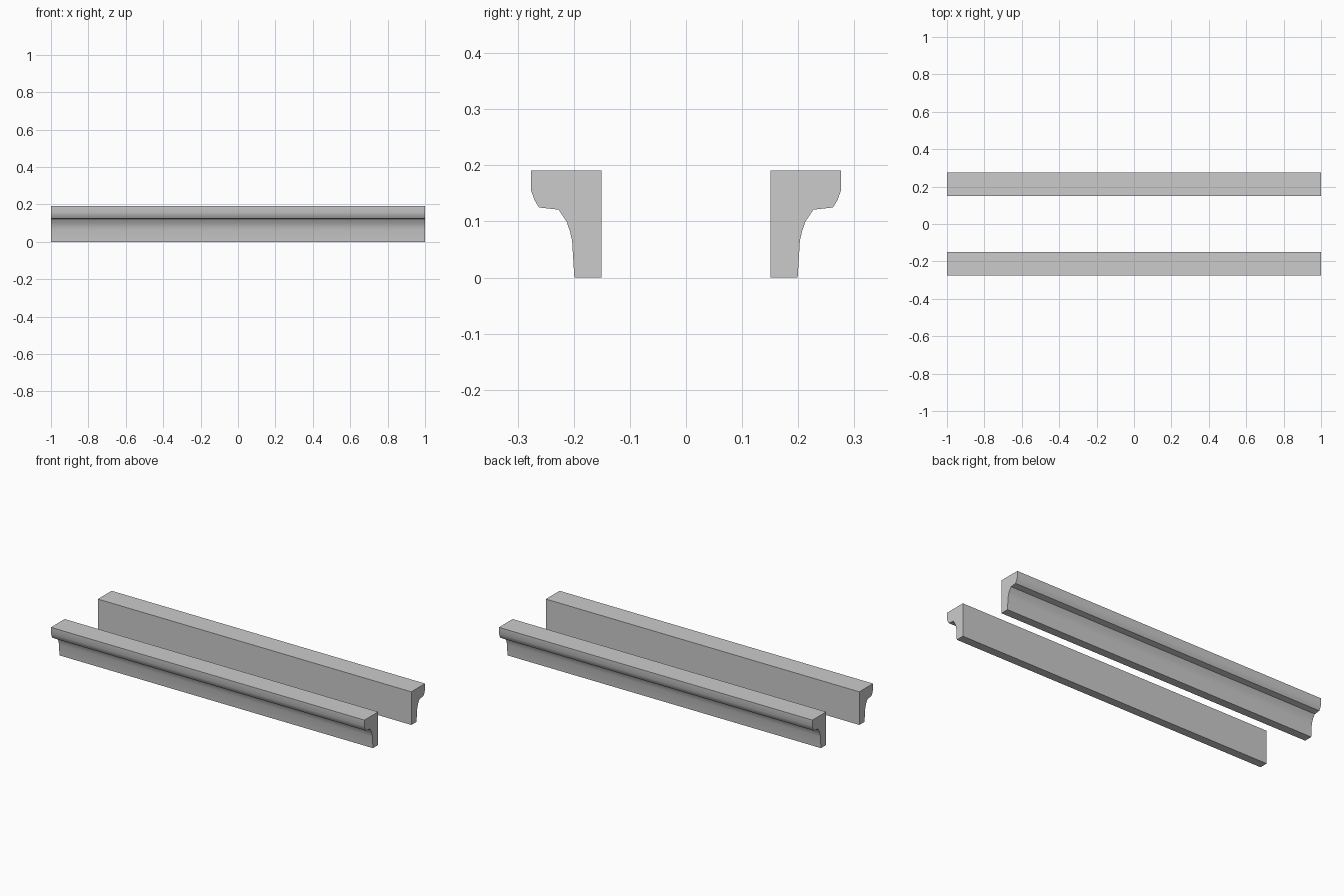
import bpy
import bmesh
from math import radians

cube = bpy.data.objects.get("Cube")
if cube:
    bpy.data.objects.remove(cube, do_unlink=True)

# Plain grey finish
grey = bpy.data.materials.new("plain_grey")
grey.use_nodes = True
colour = (0.6, 0.6, 0.6, 1)
grey.diffuse_color = colour
grey.node_tree.nodes["Principled BSDF"].inputs["Base Color"].default_value = colour

# Moulding section as (distance from centre line, height)
PROFILE = [(0.151, 0), (0.199, 0), (0.203, 0.066), (0.207, 0.083),
           (0.213, 0.1), (0.227, 0.121), (0.262, 0.125), (0.27, 0.138),
           (0.276, 0.155), (0.276, 0.191), (0.151, 0.191)]


def moulding(name, side):
    """Extrude the section along x, on the given side of the centre line."""
    bm = bmesh.new()
    end = bm.faces.new([bm.verts.new((-1, side * y, z)) for y, z in PROFILE])
    new = bmesh.ops.extrude_face_region(bm, geom=[end], use_keep_orig=True)["geom"]
    verts = [g for g in new if isinstance(g, bmesh.types.BMVert)]
    bmesh.ops.translate(bm, verts=verts, vec=(2, 0, 0))
    bmesh.ops.recalc_face_normals(bm, faces=bm.faces)
    mesh = bpy.data.meshes.new(name)
    bm.to_mesh(mesh)
    bm.free()
    mesh.materials.append(grey)
    obj = bpy.data.objects.new(name, mesh)
    bpy.context.collection.objects.link(obj)
    # Smooth curves, crisp corners
    bpy.ops.object.select_all(action="DESELECT")
    obj.select_set(True)
    bpy.context.view_layer.objects.active = obj
    bpy.ops.object.shade_smooth_by_angle(angle=radians(35))


moulding("front_moulding", -1)
moulding("back_moulding", 1)
